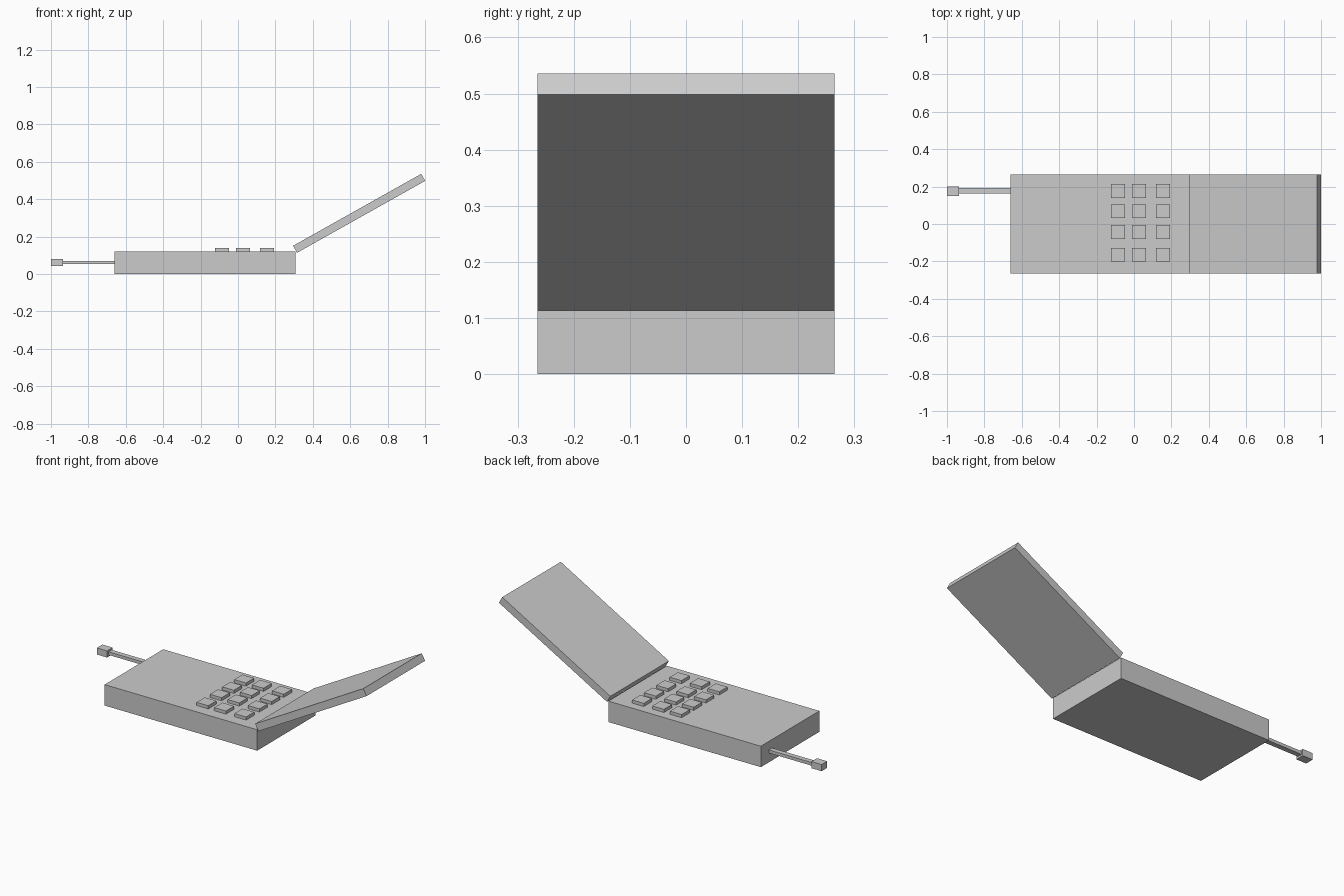
import bpy, math

if "Cube" in bpy.data.objects:
    bpy.data.objects.remove(bpy.data.objects["Cube"])


def box(name, x, y, z):
    """Box from (min, max) ranges on each axis."""
    r = (x, y, z)
    bpy.ops.mesh.primitive_cube_add(size=1, location=[(a + b) / 2 for a, b in r])
    ob = bpy.context.object
    ob.name = name
    ob.scale = [b - a for a, b in r]
    return ob


W = 0.265   # half width
H = 0.12    # body height

# Handset body
box("body", (-0.66, 0.307), (-W, W), (0, H))

# Open flap, tilted up from the hinge edge
flap = box("flap", (0.2545, 1.0405), (-W, W), (0.303, 0.346))
flap.rotation_euler.y = -math.radians(29.3)

# Antenna rod and tip
box("antenna_rod", (-0.94, -0.655), (0.163, 0.192), (0.053, 0.071))
box("antenna_tip", (-1.0, -0.935), (0.15, 0.2), (0.043, 0.081))

# Keypad: 3 x 4 keys
K = 0.037
for i, x in enumerate((-0.085, 0.027, 0.155)):
    for j, y in enumerate((0.177, 0.068, -0.043, -0.164)):
        box(f"key_{i}_{j}", (x - K, x + K), (y - K, y + K), (H - 0.004, 0.138))
